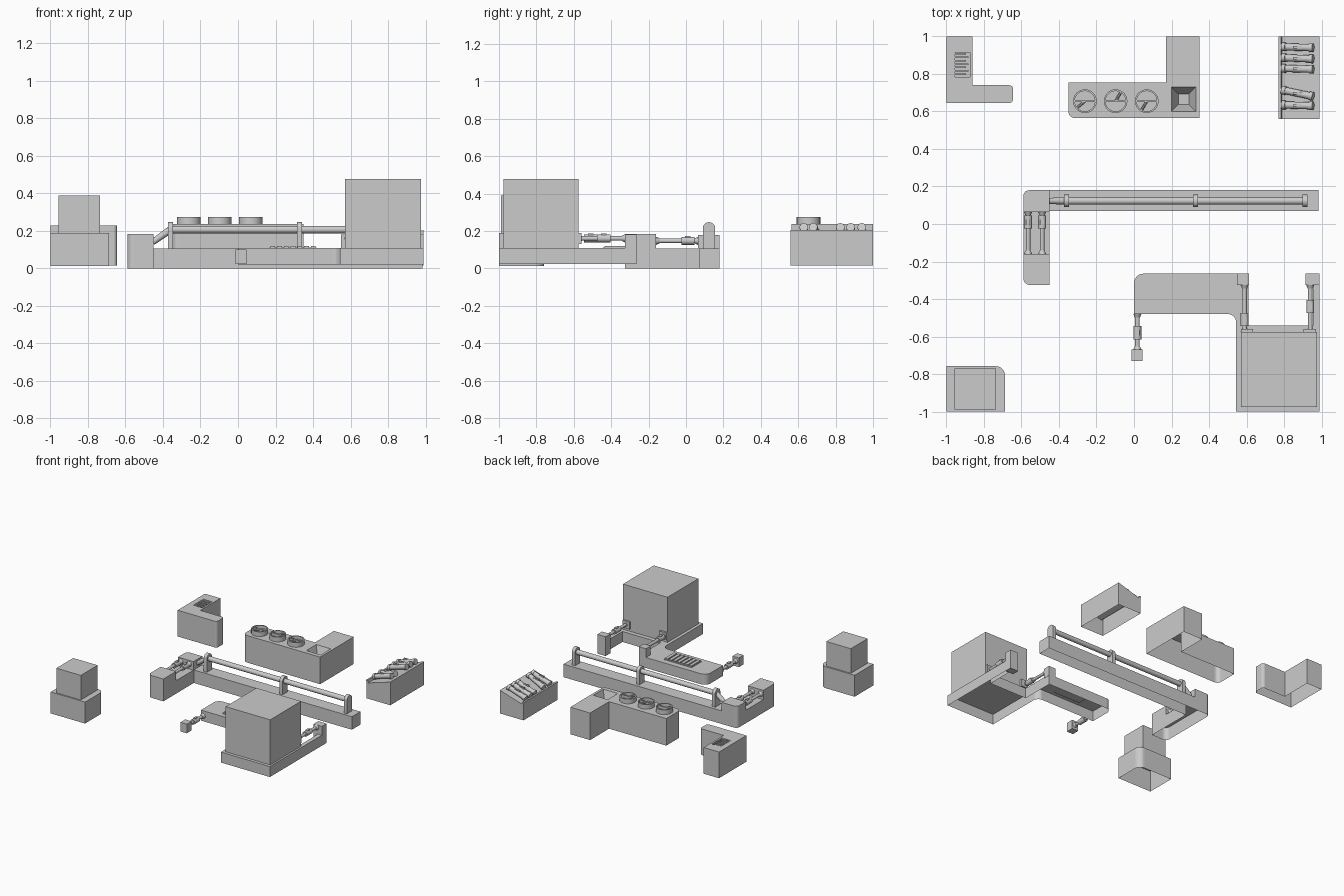
import bpy, bmesh, math
from mathutils import Vector, Matrix

if "Cube" in bpy.data.objects:
    bpy.data.objects.remove(bpy.data.objects["Cube"])

def finish(name, bm, smooth=False):
    bmesh.ops.recalc_face_normals(bm, faces=bm.faces)
    me = bpy.data.meshes.new(name)
    bm.to_mesh(me)
    bm.free()
    ob = bpy.data.objects.new(name, me)
    bpy.context.collection.objects.link(ob)
    if smooth:
        bpy.ops.object.select_all(action='DESELECT')
        ob.select_set(True)
        bpy.context.view_layer.objects.active = ob
        bpy.ops.object.shade_smooth_by_angle(angle=math.radians(35))
    return ob

def rounded(pts, n=6):
    """Outline from (x, y) or (x, y, radius) corners."""
    out, k = [], len(pts)
    for i, p in enumerate(pts):
        c = Vector(p[:2])
        if len(p) < 3:
            out.append(c)
            continue
        a = c + (Vector(pts[i - 1][:2]) - c).normalized() * p[2]
        b = c + (Vector(pts[(i + 1) % k][:2]) - c).normalized() * p[2]
        w = math.sqrt(0.5)
        for j in range(n + 1):
            t = j / n
            d = (1 - t) ** 2, 2 * t * (1 - t) * w, t * t
            out.append((a * d[0] + c * d[1] + b * d[2]) / sum(d))
    return out

def rect(x0, x1, y0, y1):
    return [(x0, y0), (x1, y0), (x1, y1), (x0, y1)]

def circle(x, y, r, n=24):
    return [(x + r * math.cos(2 * math.pi * i / n), y + r * math.sin(2 * math.pi * i / n)) for i in range(n)]

def prism(name, outline, w0, w1, axis='z', pits=(), hollow=False, smooth=False):
    """Extrude an outline; pits are (top loop, floor loop, depth); hollow drops the underside.
    axis x takes (y, z) outlines, axis y takes (z, x) outlines."""
    bm = bmesh.new()
    def ring(loop, w):
        return [bm.verts.new((p[0], p[1], w)) for p in loop]
    def walls(a, b):
        for i in range(len(a)):
            j = (i + 1) % len(a)
            bm.faces.new((a[i], a[j], b[j], b[i]))
    lo, hi = ring(outline, w0), ring(outline, w1)
    walls(lo, hi)
    bm.faces.new(lo)
    tops = [hi]
    for top, floor, depth in pits:
        a, b = ring(top, w1), ring(floor, w1 - depth)
        walls(a, b)
        bm.faces.new(b)
        tops.append(a)
    if pits:
        edges = [bm.edges.get((r[i], r[i - 1])) for r in tops for i in range(len(r))]
        bmesh.ops.triangle_fill(bm, use_beauty=True, edges=edges, normal=(0, 0, 1))
    else:
        bm.faces.new(hi)
    for v in bm.verts:
        u, s, w = v.co
        v.co = {'z': (u, s, w), 'x': (w, u, s), 'y': (s, w, u)}[axis]
    bmesh.ops.recalc_face_normals(bm, faces=bm.faces)
    if hollow:
        zmin = min(v.co.z for v in bm.verts)
        gone = [f for f in bm.faces if all(v.co.z < zmin + 1e-5 for v in f.verts)]
        bmesh.ops.delete(bm, geom=gone, context='FACES_ONLY')
    return finish(name, bm, smooth)

def box(name, x0, x1, y0, y1, z0, z1, hollow=False):
    return prism(name, rect(x0, x1, y0, y1), z0, z1, hollow=hollow)

def rod(name, p, q, r, r2=None, n=16):
    p, q = Vector(p), Vector(q)
    bm = bmesh.new()
    m = Matrix.Translation((p + q) / 2) @ (q - p).to_track_quat('Z', 'Y').to_matrix().to_4x4()
    bmesh.ops.create_cone(bm, cap_ends=True, segments=n, radius1=r, radius2=r if r2 is None else r2,
                          depth=(q - p).length, matrix=m)
    return finish(name, bm, True)

def piston(name, x, y0, y1, z, mid):
    """Pipe along y with a thick valve body and end flanges."""
    rod(name + "_pipe", (x, y0, z), (x, y1, z), 0.012)
    rod(name + "_body", (x, mid - 0.035, z), (x, mid + 0.035, z), 0.021)
    box(name + "_clip", x - 0.01, x + 0.01, mid - 0.015, mid + 0.015, z, z + 0.025)
    for y, s in ((y0, 1), (y1, -1)):
        rod(name + "_flange", (x, y, z), (x, y + s * 0.018, z), 0.022, 0.014)

# corner counter with a vent, back left
vent = rect(-0.955, -0.875, 0.785, 0.915)
prism("vent_counter", rounded([(-1, 0.645), (-0.645, 0.645, 0.02), (-0.645, 0.74, 0.02), (-0.86, 0.74),
      (-0.86, 1), (-1, 1)]), 0.015, 0.23, pits=[(vent, vent, 0.03)], hollow=True)
for i in range(7):
    y = 0.795 + i * 0.018
    box("vent_slat", -0.955, -0.895 + 0.012 * (i % 2), y, y + 0.008, 0.2, 0.228)

# stove counter with hopper, back centre
prism("stove_counter", rounded([(-0.35, 0.565, 0.035), (0.35, 0.565), (0.35, 1), (0.17, 1), (0.17, 0.755),
      (-0.35, 0.755)]), 0.015, 0.237, hollow=True,
      pits=[(rect(0.2, 0.33, 0.6, 0.73), rect(0.237, 0.293, 0.637, 0.693), 0.1)])
for k, x in enumerate((-0.262, -0.098, 0.068)):
    y = 0.655
    prism("burner_ring", circle(x, y, 0.063), 0.235, 0.275, smooth=True,
          pits=[(circle(x, y, 0.054), circle(x, y, 0.054), 0.025)])
    box("burner_bar", x - 0.056, x + 0.056, y - 0.005, y + 0.005, 0.25, 0.272)
    a = math.radians((-140, 60, -120)[k])
    rod("burner_handle", (x, y, 0.265), (x + 0.054 * math.cos(a), y + 0.054 * math.sin(a), 0.265), 0.007, n=8)

# sloped tube rack, back right
prism("tube_rack", [(0.015, 0.775), (0.015, 0.99), (0.205, 0.99), (0.145, 0.79), (0.165, 0.785), (0.165, 0.77),
      (0.14, 0.775)], 0.56, 1.0, axis='y', hollow=True)
for ya, yb in ((0.945, 0.94), (0.887, 0.88), (0.83, 0.825), (0.715, 0.68), (0.635, 0.63)):
    a, b = Vector((0.79, ya, 0.17)), Vector((0.955, yb, 0.22))
    rod("rack_tube", a, b, 0.019)
    for t in (0.0, 0.88):
        rod("tube_band", a.lerp(b, t), a.lerp(b, t + 0.12), 0.023)
    c = a.lerp(b, 0.5)
    box("tube_clip", c.x - 0.025, c.x + 0.025, c.y - 0.006, c.y + 0.006, c.z, c.z + 0.025)

# long rail counter in the middle
prism("rail_counter", rounded([(-0.59, -0.325, 0.035), (-0.45, -0.325), (-0.45, 0.07), (0.985, 0.07),
      (0.985, 0.18), (-0.59, 0.18, 0.03)]), 0, 0.107, hollow=True)
prism("rail_counter_front_block", rounded([(-0.59, -0.325, 0.035), (-0.45, -0.325), (-0.45, -0.16),
      (-0.59, -0.16)]), 0.107, 0.183, hollow=True)
prism("rail_counter_back_block", rounded([(-0.59, 0.065), (-0.45, 0.065), (-0.45, 0.18),
      (-0.59, 0.18, 0.03)]), 0.107, 0.177, hollow=True)
for x in (-0.565, -0.49):
    piston("counter_piston", x, -0.16, 0.065, 0.147, 0.01)

# rail with rounded posts
for x in (-0.36, 0.328, 0.912):
    prism("rail_post", rounded([(0.09, 0.107), (0.156, 0.107), (0.156, 0.247, 0.033), (0.09, 0.247, 0.033)]),
          x - 0.014, x + 0.014, axis='x', smooth=True)
rod("rail", (-0.36, 0.123, 0.207), (0.912, 0.123, 0.207), 0.02)
rod("rail_sloped_end", (-0.455, 0.123, 0.14), (-0.36, 0.123, 0.207), 0.016, 0.02)

# front counter joined to the oven base
prism("front_counter", rounded([(0, -0.48), (0.545, -0.48, 0.045), (0.545, -1), (0.99, -1), (0.99, -0.265),
      (0.955, -0.265), (0.955, -0.54), (0.61, -0.54), (0.61, -0.265), (0, -0.265, 0.05)]),
      0.022, 0.108, hollow=True)
box("oven", 0.57, 0.975, -0.975, -0.575, 0.108, 0.478, hollow=True)
box("oven_left_post", 0.548, 0.612, -0.325, -0.265, 0.1, 0.18)
box("oven_right_post", 0.915, 0.99, -0.325, -0.265, 0.022, 0.18)
piston("oven_left_piston", 0.59, -0.575, -0.325, 0.16, -0.51)
piston("oven_right_piston", 0.94, -0.575, -0.325, 0.16, -0.44)
box("oven_left_bracket", 0.57, 0.635, -0.58, -0.56, 0.13, 0.19)
box("oven_right_bracket", 0.905, 0.97, -0.58, -0.56, 0.13, 0.19)

# grill plate with slats
box("grill_tray", 0.168, 0.418, -0.44, -0.312, 0.1, 0.113)
for i in range(7):
    x = 0.172 + i * 0.036
    box("grill_slat", x, x + 0.026, -0.436, -0.316, 0.113, 0.12)

# side piston with end box
piston("side_piston", 0.018, -0.67, -0.48, 0.065, -0.58)
box("side_piston_box", -0.012, 0.046, -0.73, -0.668, 0.025, 0.1)

# two-tier block, front left
prism("block_base", rounded([(-1, -1), (-0.688, -1), (-0.688, -0.758, 0.05), (-1, -0.758)]), 0.012, 0.188, hollow=True)
box("block_top", -0.957, -0.735, -0.988, -0.77, 0.188, 0.39, hollow=True)
